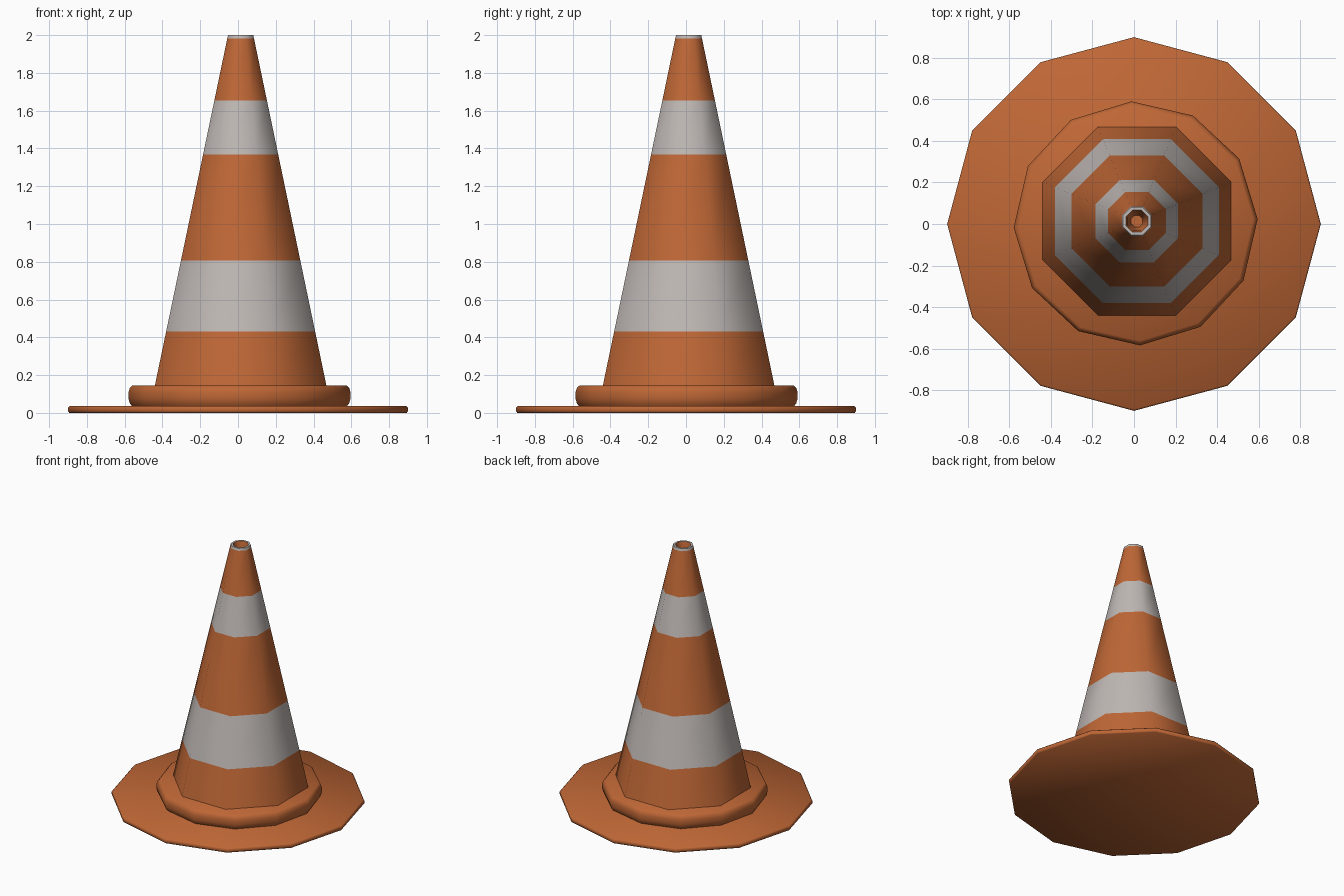
import bpy, bmesh, math

if "Cube" in bpy.data.objects:
    bpy.data.objects.remove(bpy.data.objects["Cube"])


def material(name, rgb):
    m = bpy.data.materials.new(name)
    m.diffuse_color = (*rgb, 1)
    m.use_nodes = True
    m.node_tree.nodes["Principled BSDF"].inputs["Base Color"].default_value = m.diffuse_color
    return m


orange = material("orange rubber", (0.52, 0.135, 0.036))
grey = material("pale grey band", (0.52, 0.48, 0.46))


def lathe(name, profile, sides, turn=0.0, centre=(0, 0), is_grey=lambda z, n: False):
    """Spin a (radius, z) profile into a closed low-poly solid."""
    bm = bmesh.new()
    rings = []
    for r, z in profile:
        ring = []
        for i in range(sides):
            a = turn + 2 * math.pi * i / sides
            ring.append(bm.verts.new((centre[0] + r * math.cos(a),
                                      centre[1] + r * math.sin(a), z)))
        rings.append(ring)
    for k, (lo, hi) in enumerate(zip(rings, rings[1:])):
        z_mid = (profile[k][1] + profile[k + 1][1]) / 2
        for i in range(sides):
            j = (i + 1) % sides
            f = bm.faces.new((lo[i], lo[j], hi[j], hi[i]))
            f.material_index = int(is_grey(z_mid, k))
    bm.faces.new(rings[0][::-1])
    bm.faces.new(rings[-1])
    bmesh.ops.recalc_face_normals(bm, faces=bm.faces)
    me = bpy.data.meshes.new(name)
    bm.to_mesh(me)
    bm.free()
    me.materials.append(orange)
    me.materials.append(grey)
    ob = bpy.data.objects.new(name, me)
    bpy.context.collection.objects.link(ob)
    bpy.ops.object.select_all(action='DESELECT')
    ob.select_set(True)
    bpy.context.view_layer.objects.active = ob
    bpy.ops.object.shade_smooth_by_angle(angle=math.radians(50))
    return ob


# Thin twelve-sided ground plate
lathe("base_plate", [(0.893, 0), (0.9, 0.008), (0.9, 0.028), (0.892, 0.036)], 12)

# Rounded collar around the foot of the cone
lathe("collar", [(0.565, 0.03), (0.581, 0.05), (0.588, 0.075), (0.588, 0.11),
                 (0.581, 0.132), (0.566, 0.146)],
      12, math.radians(2), (0.008, 0.003))

# Eight-sided cone, cut at the band heights, with a recess in the top
k = 1 / math.cos(math.pi / 8)          # flat distance to corner radius
def cone_radius(z):
    return k * (0.454 + (0.067 - 0.454) * (z - 0.145) / (2 - 0.145))

heights = [0.12, 0.43, 0.807, 1.367, 1.655, 1.982, 2.0]
outer = [(cone_radius(z), z) for z in heights]
recess = [(0.057, 2.0), (0.05, 1.975), (0.03, 1.8)]
lathe("cone", outer + recess, 8, math.pi / 8, (0.014, 0.014),
      lambda z, n: n in (1, 3, 5, 6))
